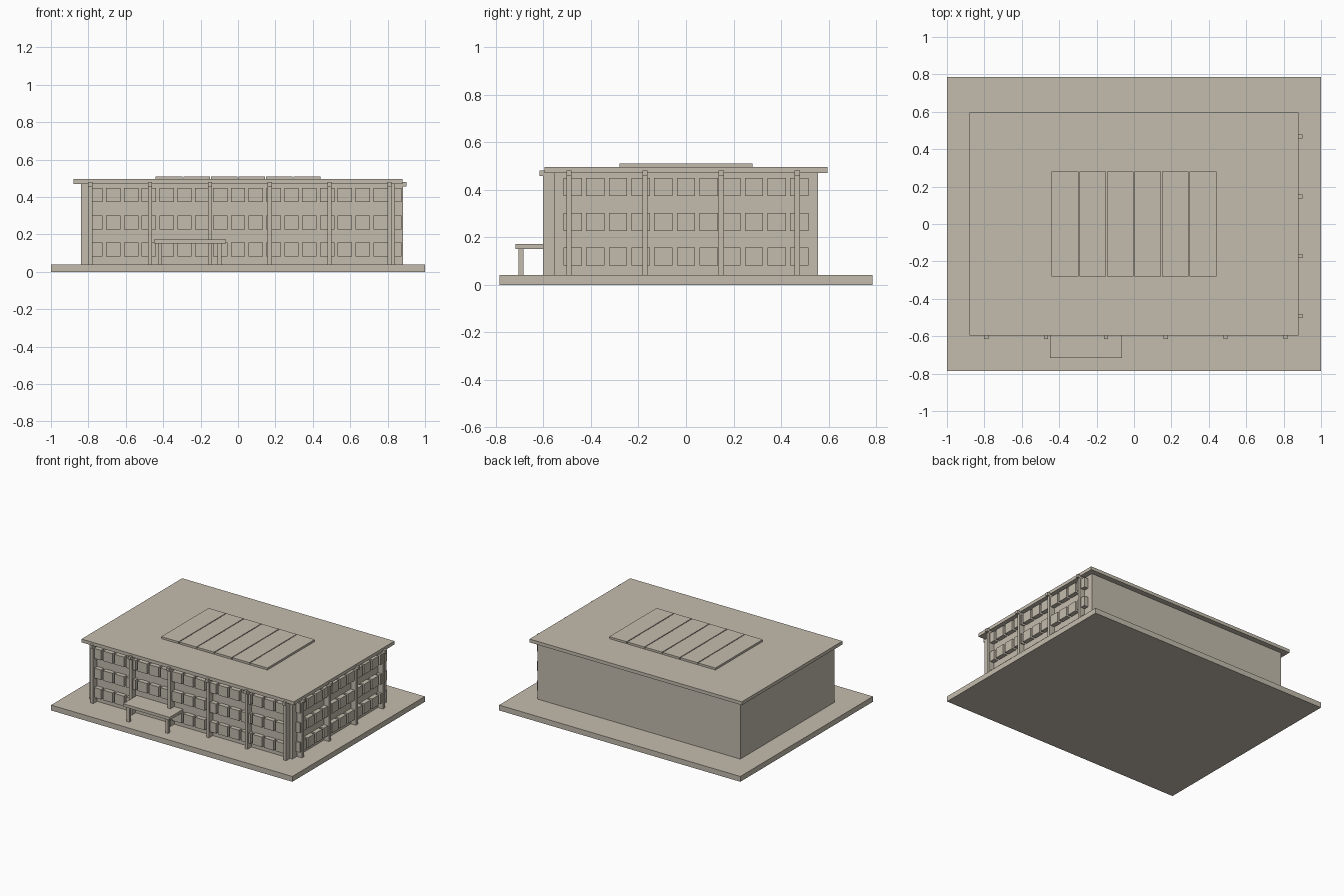
import bpy

if "Cube" in bpy.data.objects:
    bpy.data.objects.remove(bpy.data.objects["Cube"])

stone = bpy.data.materials.new("warm_grey_stone")
stone.diffuse_color = (0.55, 0.50, 0.42, 1)
stone.use_nodes = True
stone.node_tree.nodes["Principled BSDF"].inputs["Base Color"].default_value = stone.diffuse_color


def boxes(name, spans):
    """One object made of axis-aligned boxes given as (x0, x1, y0, y1, z0, z1)."""
    verts, faces = [], []
    for x0, x1, y0, y1, z0, z1 in spans:
        n = len(verts)
        verts += [(x, y, z) for z in (z0, z1)
                  for x, y in ((x0, y0), (x1, y0), (x1, y1), (x0, y1))]
        faces += [[n + i for i in f] for f in
                  ((3, 2, 1, 0), (4, 5, 6, 7), (0, 1, 5, 4),
                   (1, 2, 6, 5), (2, 3, 7, 6), (3, 0, 4, 7))]
    mesh = bpy.data.meshes.new(name)
    mesh.from_pydata(verts, [], faces)
    mesh.materials.append(stone)
    obj = bpy.data.objects.new(name, mesh)
    bpy.context.collection.objects.link(obj)
    return obj


def on_front(c, half, depth, z0, z1):
    return (c - half, c + half, -WY - depth, -WY, z0, z1)


def on_side(c, half, depth, z0, z1):
    return (WX, WX + depth, c - half, c + half, z0, z1)


WX, WY = 0.84, 0.556          # half width and half depth of the walls
GROUND, EAVES = 0.04, 0.47

# Ground slab, main block and overhanging roof
boxes("ground_slab", [(-1, 1, -0.785, 0.785, 0, GROUND)])
boxes("main_block", [(-WX, WX, -WY, WY, GROUND, EAVES)])
boxes("roof_slab", [(-0.88, 0.88, -0.596, 0.596, EAVES, 0.495)])

# Six skylight panels with narrow gaps
pitch = 0.88 / 6
boxes("skylight_panels", [(-0.44 + i * pitch + (0.003 if i else 0),
                           -0.44 + (i + 1) * pitch - (0.003 if i < 5 else 0),
                           -0.28, 0.28, 0.495, 0.51) for i in range(6)])

# Columns with projecting caps, on the front and right walls only
for label, place, start, count in (("front", on_front, -0.79, 6),
                                   ("side", on_side, -0.492, 4)):
    centres = [start + 0.32 * i for i in range(count)]
    boxes(label + "_columns",
          [place(c, 0.011, 0.046 if label == "front" else 0.042, GROUND, 0.457)
           for c in centres])
    boxes(label + "_column_caps",
          [place(c, 0.011, 0.06, 0.457, 0.481) for c in centres])

# Three rows of projecting window boxes on the same two walls
for label, place, count in (("front", on_front, 17), ("side", on_side, 11)):
    boxes(label + "_window_boxes",
          [place((i - (count - 1) / 2) * 0.0953, 0.0385, 0.033, z, z + 0.075)
           for i in range(count) for z in (0.081, 0.227, 0.374)])

# Entrance canopy on two posts
boxes("entrance_canopy", [(-0.45, -0.065, -0.717, -WY, 0.15, 0.172)])
boxes("canopy_posts", [(x - 0.011, x + 0.011, -0.705, -0.683, GROUND, 0.15)
                       for x in (-0.418, -0.098)])
